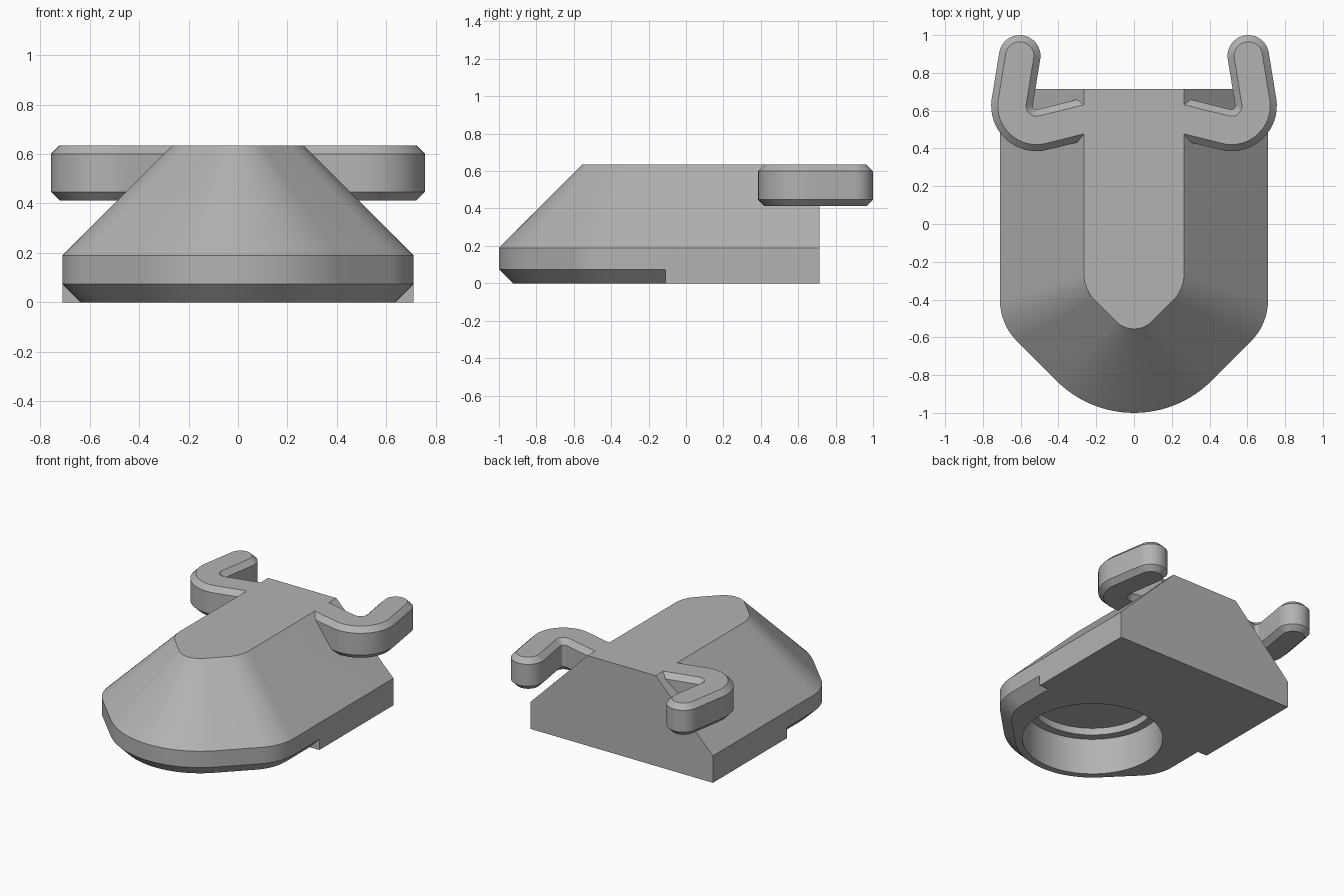
import bpy, bmesh
from math import sin, cos, tan, pi, radians
from mathutils import Vector

cube = bpy.data.objects.get("Cube")
if cube:
    bpy.data.objects.remove(cube)

GREY = (0.45, 0.45, 0.45, 1)
grey = bpy.data.materials.new("plain grey")
grey.use_nodes = True
grey.diffuse_color = GREY
grey.node_tree.nodes["Principled BSDF"].inputs["Base Color"].default_value = GREY


def loft(name, rings):
    """Skin closed outlines, each given as (points, height), and cap both ends."""
    bm = bmesh.new()
    loops = [[bm.verts.new((x, y, z)) for x, y in pts] for pts, z in rings]
    n = len(loops[0])
    for low, high in zip(loops, loops[1:]):
        for i in range(n):
            j = (i + 1) % n
            bm.faces.new((low[i], low[j], high[j], high[i]))
    bm.faces.new(loops[0][::-1])
    bm.faces.new(loops[-1])
    bmesh.ops.recalc_face_normals(bm, faces=bm.faces)
    mesh = bpy.data.meshes.new(name)
    bm.to_mesh(mesh)
    bm.free()
    mesh.materials.append(grey)
    obj = bpy.data.objects.new(name, mesh)
    bpy.context.collection.objects.link(obj)
    return obj


def arc(cx, cy, r, start, end, steps):
    angles = [radians(start + (end - start) * i / steps) for i in range(steps + 1)]
    return [(cx + r * cos(a), cy + r * sin(a)) for a in angles]


def combine(target, tool, operation):
    """Apply a boolean and drop the tool object."""
    mod = target.modifiers.new(operation, 'BOOLEAN')
    mod.operation, mod.solver, mod.object = operation, 'EXACT', tool
    bpy.context.view_layer.objects.active = target
    bpy.ops.object.modifier_apply(modifier=mod.name)
    bpy.data.objects.remove(tool)


# Body outline: straight sides, rounded corners, diagonal shoulders, round nose
HALF, BACK, NOSE_Y, NOSE_R = 0.71, 0.715, -0.42, 0.58


def outline(inset):
    half, nose = HALF - inset, NOSE_R - inset
    corner = 0.31 - 0.25 * inset
    shoulder_y = half - (nose * 2 ** 0.5 - NOSE_Y)
    cy = shoulder_y + corner * tan(pi / 8)
    right = arc(half - corner, cy, corner, 0, -45, 8)
    left = [(-x, y) for x, y in reversed(right)]
    return [(half, BACK)] + right + arc(0, NOSE_Y, nose, -45, -135, 24) + left + [(-half, BACK)]


body = loft("body", [(outline(0.075), 0), (outline(0), 0.075),
                     (outline(0), 0.19), (outline(0.445), 0.635)])

# Square rear underside
rear = [(HALF, -0.11), (HALF, BACK), (-HALF, BACK), (-HALF, -0.11)]
combine(body, loft("rear_base", [(rear, 0), (rear, 0.15)]), 'UNION')

# Stepped round socket in the underside
for radius, depth in ((0.457, 0.26), (0.40, 0.31)):
    circle = arc(0, NOSE_Y, radius, 0, 360, 96)[:-1]
    combine(body, loft("socket_cutter", [(circle, -0.1), (circle, depth)]), 'DIFFERENCE')

# Hook centre line: root inside the body, rounded elbow, tip at the rear
ROOT, ELBOW, TIP = Vector((0.12, 0.59)), Vector((0.676, 0.452)), Vector((0.605, 0.89))
BEND = 0.13
to_root, to_tip = (ROOT - ELBOW).normalized(), (TIP - ELBOW).normalized()
half_angle = to_root.angle(to_tip) / 2
bend_centre = ELBOW + (to_root + to_tip).normalized() * BEND / sin(half_angle)
turn = pi - 2 * half_angle
out_root = Vector((to_root.y, -to_root.x))
if out_root.dot(bend_centre - ELBOW) > 0:
    out_root = -out_root


def hook_outline(width, side):
    normals = [Vector((out_root.x * cos(a) - out_root.y * sin(a),
                       out_root.x * sin(a) + out_root.y * cos(a)))
               for a in (turn * i / 16 for i in range(17))]
    outer = [ROOT + normals[0] * width] + [bend_centre + n * (BEND + width) for n in normals]
    inner = [bend_centre + n * (BEND - width) for n in reversed(normals)] + [ROOT - normals[0] * width]
    across, along = normals[-1], to_tip
    cap = [TIP + (across * cos(a) + along * sin(a)) * width
           for a in (pi * i / 20 for i in range(21))]
    return [(side * p.x, p.y) for p in outer + cap + inner]


# Chamfered hooks on both sides
for side in (1, -1):
    wide, narrow = hook_outline(0.11, side), hook_outline(0.075, side)
    hook = loft("hook", [(narrow, 0.412), (wide, 0.447), (wide, 0.6), (narrow, 0.635)])
    combine(body, hook, 'UNION')

# Smooth curved walls, crisp edges
bpy.ops.object.select_all(action='DESELECT')
body.select_set(True)
bpy.context.view_layer.objects.active = body
bpy.ops.object.shade_smooth_by_angle(angle=radians(25))
